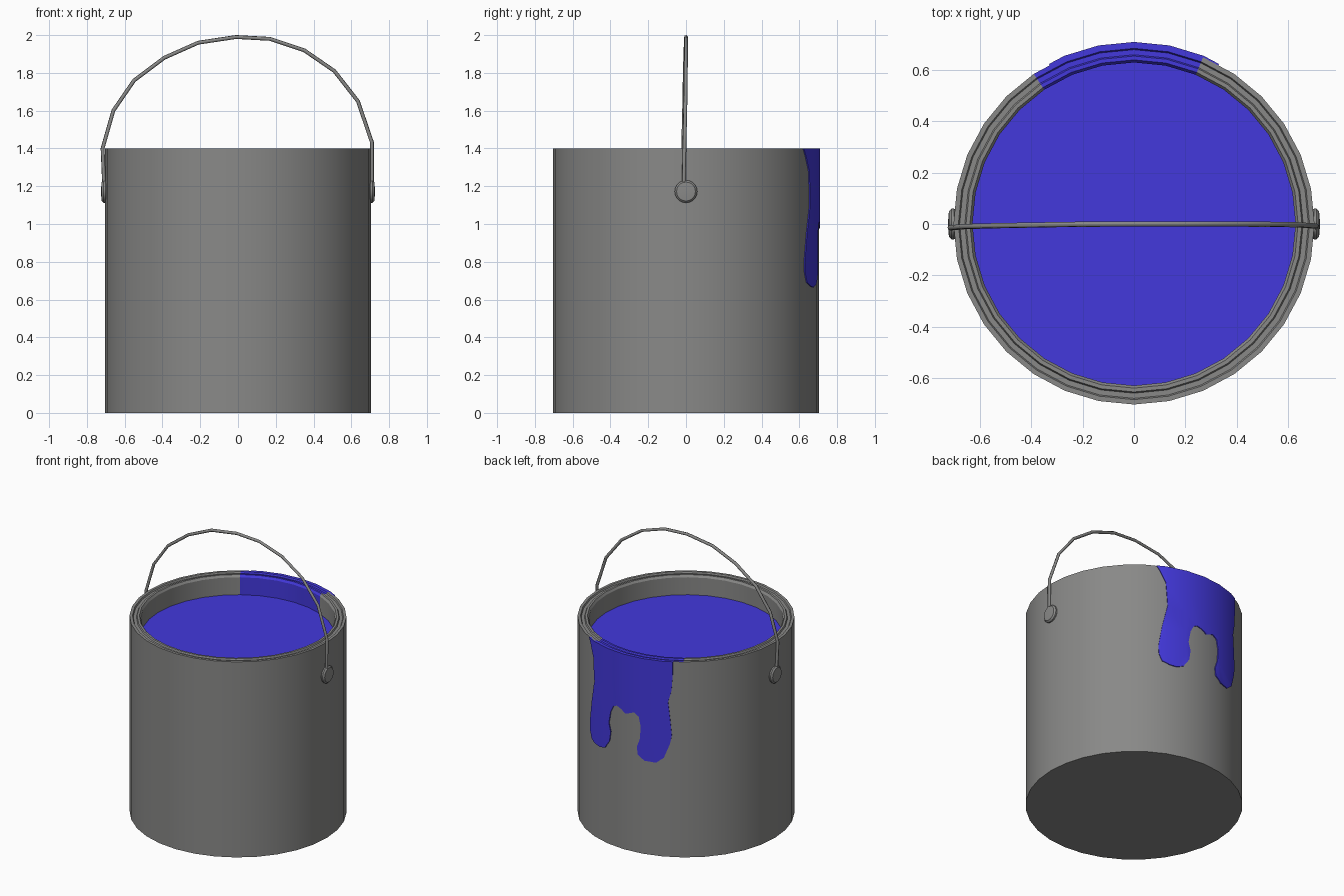
import bpy, bmesh, math
from mathutils import Vector

if "Cube" in bpy.data.objects:
    bpy.data.objects.remove(bpy.data.objects["Cube"])

SIDES = 32
STEP = 2 * math.pi / SIDES


def material(name, rgb):
    m = bpy.data.materials.new(name)
    m.diffuse_color = (*rgb, 1)
    m.use_nodes = True
    m.node_tree.nodes["Principled BSDF"].inputs["Base Color"].default_value = m.diffuse_color
    return m


blue = material("blue_paint", (0.056, 0.04, 0.72))
grey = material("grey_metal", (0.25, 0.25, 0.245))


def finish(name, bm, mat, smooth=True):
    bmesh.ops.recalc_face_normals(bm, faces=bm.faces)
    me = bpy.data.meshes.new(name)
    bm.to_mesh(me)
    bm.free()
    me.materials.append(mat)
    ob = bpy.data.objects.new(name, me)
    bpy.context.collection.objects.link(ob)
    if smooth:
        bpy.context.view_layer.objects.active = ob
        ob.select_set(True)
        bpy.ops.object.shade_smooth_by_angle(angle=math.radians(30))
        ob.select_set(False)
    return ob


def lathe(profile, sides):
    """Spin (radius, height) points around z."""
    bm = bmesh.new()
    verts = [bm.verts.new((r, 0, z)) for r, z in profile]
    edges = [bm.edges.new(p) for p in zip(verts, verts[1:])]
    bmesh.ops.spin(bm, geom=verts + edges, cent=(0, 0, 0), axis=(0, 0, 1),
                   angle=2 * math.pi, steps=sides)
    bmesh.ops.remove_doubles(bm, verts=bm.verts, dist=1e-4)
    return bm


# Can body with a grooved rim, painted where the paint spilled over
can = finish("can", lathe([(0, 0), (0.704, 0), (0.704, 1.4), (0.685, 1.4), (0.68, 1.39),
                           (0.66, 1.39), (0.655, 1.4), (0.64, 1.4), (0.63, 1.385),
                           (0.63, 1.26)], SIDES), grey)
can.data.materials.append(blue)
for f in can.data.polygons:
    c = f.center
    phi = math.degrees(math.atan2(-c.x, c.y))
    if c.z > 1.3 and -22.5 < phi < 33.75:
        f.material_index = 1

# Paint surface inside the can
bm = bmesh.new()
bmesh.ops.create_circle(bm, cap_ends=True, segments=SIDES, radius=0.631)
bmesh.ops.translate(bm, verts=bm.verts, vec=(0, 0, 1.26))
finish("paint_surface", bm, blue, False)

# Drip outline as (degrees around from the back, height), wrapped on the wall
outline = [(-28, 1.4), (-26, 1.36), (-23, 1.28), (-22, 1.11), (-25, .95), (-27, .80),
           (-26.7, .74), (-25, .69), (-21, .67), (-17, .665), (-13, .68), (-9.6, .74),
           (-8.7, .81), (-10, .87), (-8.7, .955), (-6.8, 1.0), (-4.5, 1.014), (-1.2, 1.0),
           (1.4, .976), (6.4, 1.0), (9.3, .978), (10.5, .91), (10, .82), (8.2, .76),
           (8.7, .705), (12.8, .67), (19, .667), (23.3, .71), (26.5, .81), (27.5, .87),
           (26.5, 1.0), (25.5, 1.11), (27.3, 1.19), (28, 1.31), (28, 1.4)]
bm = bmesh.new()
bm.faces.new([bm.verts.new((math.radians(a), 0, z)) for a, z in outline])
bm.normal_update()
bmesh.ops.triangulate(bm, faces=bm.faces)
for i in range(-2, 3):
    bmesh.ops.bisect_plane(bm, geom=bm.verts[:] + bm.edges[:] + bm.faces[:],
                           plane_co=(i * STEP, 0, 0), plane_no=(1, 0, 0))
ret = bmesh.ops.extrude_face_region(bm, geom=bm.faces[:])
for v in [g for g in ret["geom"] if isinstance(g, bmesh.types.BMVert)]:
    v.co.y = 0.012
for v in bm.verts:
    a = v.co.x
    local = a - (math.floor(a / STEP) + 0.5) * STEP
    r = (0.698 + v.co.y) * math.cos(STEP / 2) / math.cos(local)
    v.co = Vector((-r * math.sin(a), r * math.cos(a), v.co.z))
finish("paint_drip", bm, blue)

# Round ears on both sides
for side, label in ((1, "right"), (-1, "left")):
    ear = finish("handle_ear_" + label,
                 lathe([(0, 0), (0.052, 0), (0.06, 0.01), (0.06, 0.02),
                        (0.05, 0.03), (0, 0.034)], 20), grey)
    ear.location = (side * 0.692, 0, 1.172)
    ear.rotation_euler = (0, side * math.pi / 2, 0)

# Wire handle
path = [(-.707, -.012, 1.17), (-.717, -.015, 1.40), (-.66, -.01, 1.60), (-.55, -.007, 1.76),
        (-.39, -.004, 1.88), (-.21, -.001, 1.96), (-.01, 0, 1.99), (.17, 0, 1.98),
        (.35, 0, 1.92), (.51, -.001, 1.81), (.635, -.003, 1.65), (.71, -.008, 1.43),
        (.71, -.012, 1.17)]
cu = bpy.data.curves.new("handle", "CURVE")
cu.dimensions = "3D"
cu.bevel_depth = 0.0105
cu.bevel_resolution = 1
cu.use_fill_caps = True
cu.materials.append(grey)
sp = cu.splines.new("POLY")
sp.points.add(len(path) - 1)
for p, co in zip(sp.points, path):
    p.co = (*co, 1)
bpy.context.collection.objects.link(bpy.data.objects.new("handle", cu))
